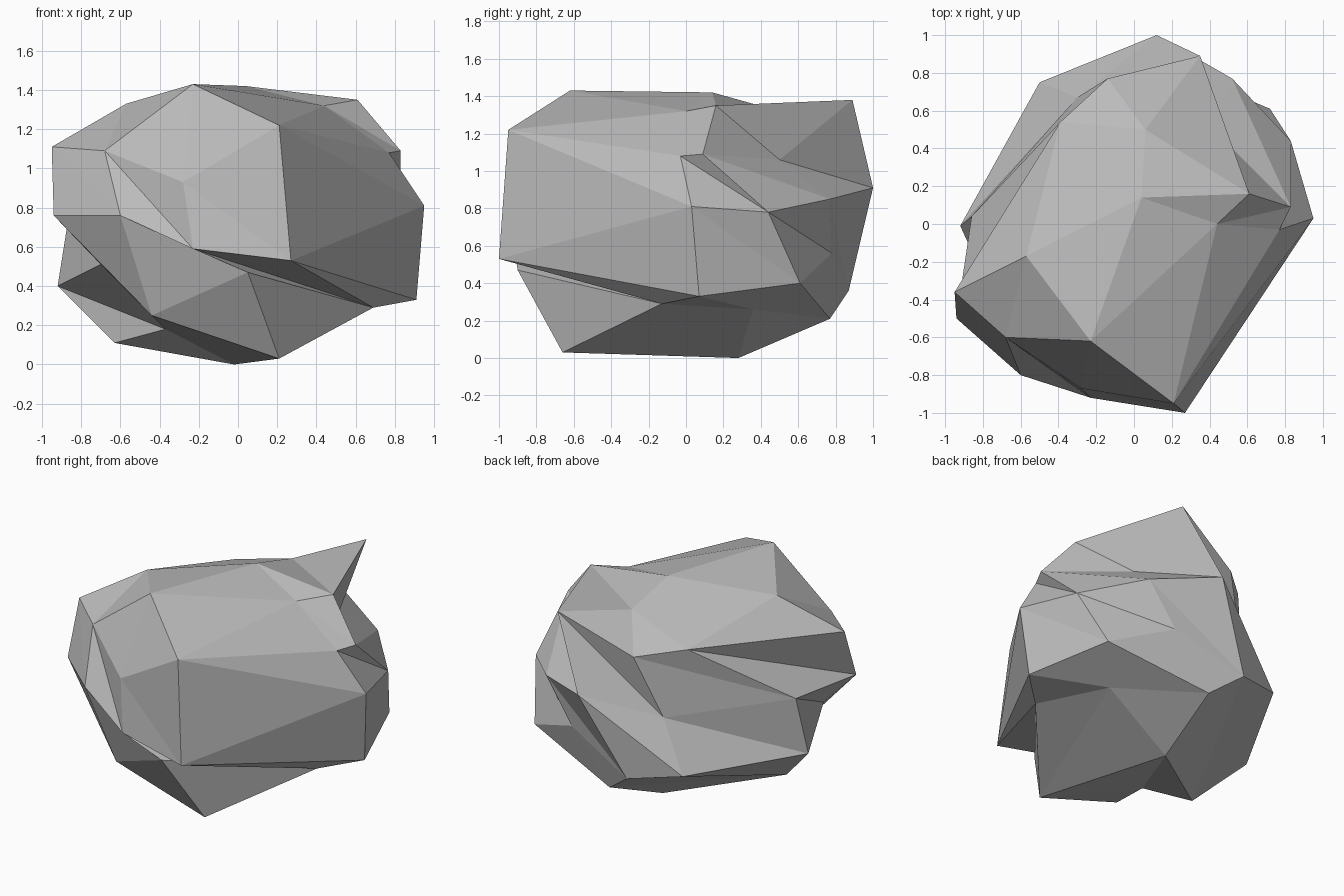
import bpy
import bmesh
from mathutils import Vector

default_cube = bpy.data.objects.get("Cube")
if default_cube:
    bpy.data.objects.remove(default_cube, do_unlink=True)

# Twelve main corners of the boulder, linked like an icosahedron
corners = {
    "a": (-.28, -.87, .93), "b": (.04, .14, 1.42), "c": (.77, -.03, 1.08),
    "d": (.91, .07, .33), "e": (.05, -.9, .47), "f": (-.95, -.36, 1.11),
    "g": (.42, .5, 1.06), "h": (.32, .78, .56), "i": (-.02, .28, 0),
    "j": (-.7, -.49, .51), "k": (-.14, .77, 1.15), "l": (-.5, .75, .42),
}

# One chipped point between each pair of neighbouring corners
chips = {
    "ab": (-.23, -.62, 1.43), "ac": (.21, -.95, 1.22), "ad": (.27, -1, .53),
    "ae": (-.23, -.92, .59), "af": (-.68, -.6, 1.09), "bc": (.44, 0, 1.32),
    "cd": (.95, .03, .81), "de": (.69, -.13, .29), "ef": (-.6, -.8, .76),
    "bf": (-.57, -.17, 1.33), "bg": (.61, .16, 1.35), "cg": (.83, .09, 1.09),
    "ch": (.83, .44, .78), "dh": (.72, .61, .4), "di": (.5, .36, .26),
    "ei": (.21, -.66, .03), "ej": (-.44, -.69, .25), "fj": (-.94, -.5, .76),
    "fk": (-.39, .54, 1.18), "bk": (.06, .5, 1.32), "gh": (.52, .77, .85),
    "hi": (.04, .77, .21), "ij": (-.37, -.36, .18), "jk": (-.86, .04, .78),
    "gk": (.35, .89, 1.38), "gl": (.12, 1, .91), "hl": (-.16, .87, .36),
    "il": (-.63, -.19, .11), "jl": (-.92, -.01, .4), "kl": (-.3, .67, .74),
}

# Split each corner triangle into four facets
bm = bmesh.new()
points = {name: bm.verts.new(Vector(co)) for name, co in {**corners, **chips}.items()}
for pair in chips:
    first, second = pair
    for third in corners:
        sides = (pair, second + third, first + third)
        if third > second and all(side in chips for side in sides):
            one, two, three = sides
            for facet in ((first, one, three), (second, two, one),
                          (third, three, two), (one, two, three)):
                bm.faces.new([points[name] for name in facet])
bmesh.ops.recalc_face_normals(bm, faces=bm.faces)

# Single grey stone colour, flat facets
stone = bpy.data.materials.new("stone_grey")
stone.use_nodes = True
stone_colour = (.5, .5, .5, 1)
stone.diffuse_color = stone_colour
stone.node_tree.nodes["Principled BSDF"].inputs["Base Color"].default_value = stone_colour

mesh = bpy.data.meshes.new("boulder")
bm.to_mesh(mesh)
bm.free()
mesh.materials.append(stone)
boulder = bpy.data.objects.new("boulder", mesh)
bpy.context.collection.objects.link(boulder)
